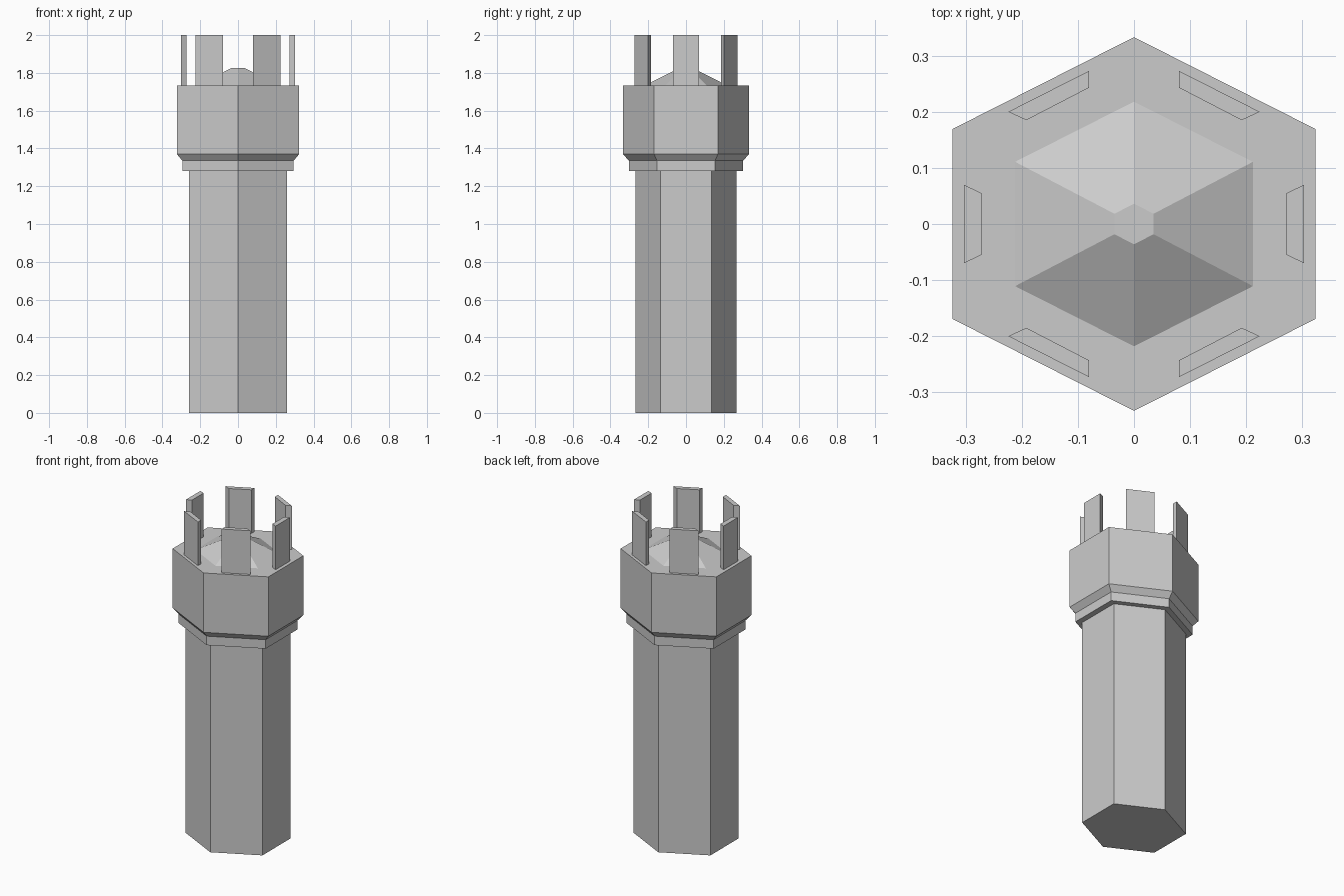
import bpy

if "Cube" in bpy.data.objects:
    bpy.data.objects.remove(bpy.data.objects["Cube"])


def loft(name, rings):
    """Join a stack of equal-sized point rings into a closed solid."""
    n = len(rings[0])
    verts = [p for ring in rings for p in ring]
    faces = [list(range(n))[::-1], list(range(len(verts) - n, len(verts)))]
    for k in range(len(rings) - 1):
        for i in range(n):
            j = (i + 1) % n
            faces.append((k * n + i, k * n + j, k * n + n + j, k * n + n + i))
    mesh = bpy.data.meshes.new(name)
    mesh.from_pydata(verts, [], faces)
    obj = bpy.data.objects.new(name, mesh)
    bpy.context.collection.objects.link(obj)
    return obj


def hexagon(r, z):
    """Slightly widened hexagon with points on the y axis."""
    x, y = 0.972 * r, 0.508 * r
    return [(x, -y, z), (x, y, z), (0, r, z), (-x, y, z), (-x, -y, z), (0, -r, z)]


# Shaft, collar with flared head, low peak on top
loft("shaft", [hexagon(0.268, 0), hexagon(0.268, 1.29)])
loft("head", [hexagon(0.303, 1.28), hexagon(0.303, 1.335),
              hexagon(0.333, 1.37), hexagon(0.333, 1.733)])
loft("peak", [hexagon(0.22, 1.732), hexagon(0.036, 1.826)])


# Crown prongs, one on each side of the head
def prong(name, outline, sx, sy):
    pts = [(x * sx, y * sy) for x, y in outline]
    if sx * sy < 0:
        pts.reverse()
    loft(name, [[(x, y, z) for x, y in pts] for z in (1.732, 2.0)])


side = [(0.303, -0.07), (0.303, 0.07), (0.272, 0.055), (0.272, -0.055)]
corner = [(0.224, 0.2), (0.08, 0.273), (0.08, 0.243), (0.192, 0.185)]
for sx in (1, -1):
    prong("side_prong", side, sx, 1)
    for sy in (1, -1):
        prong("corner_prong", corner, sx, sy)
